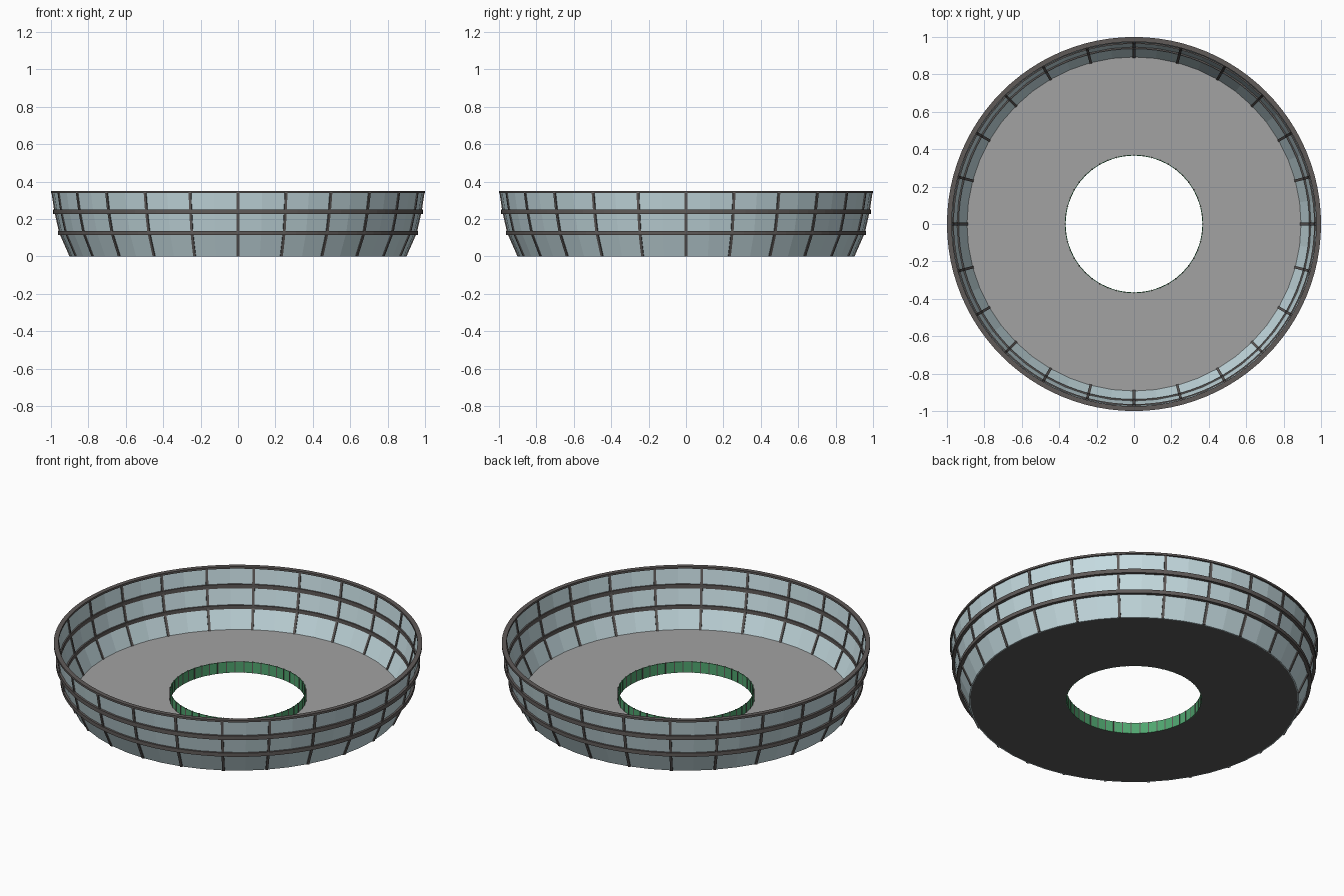
import bpy, bmesh, math

if "Cube" in bpy.data.objects:
    bpy.data.objects.remove(bpy.data.objects["Cube"])


def material(name, rgb):
    m = bpy.data.materials.new(name)
    m.diffuse_color = (*rgb, 1)
    m.use_nodes = True
    m.node_tree.nodes["Principled BSDF"].inputs["Base Color"].default_value = m.diffuse_color
    return m


glass = material("pale_blue_glass", (0.56, 0.71, 0.75))
frame = material("dark_frame", (0.115, 0.103, 0.099))
grey = material("grey_floor", (0.365, 0.365, 0.365))
dark = material("dark_underside", (0.10, 0.10, 0.10))
green = material("green_trim", (0.08, 0.38, 0.16))


def finish(name, bm, mats):
    me = bpy.data.meshes.new(name)
    bmesh.ops.recalc_face_normals(bm, faces=bm.faces)
    bm.to_mesh(me)
    bm.free()
    ob = bpy.data.objects.new(name, me)
    bpy.context.collection.objects.link(ob)
    for m in mats:
        me.materials.append(m)
    return ob


def lathe(name, profile, mats, rule=None, seg=48):
    """Revolve a closed (radius, height) profile around z."""
    bm = bmesh.new()
    rings = []
    for i in range(seg):
        a = 2 * math.pi * i / seg
        rings.append([bm.verts.new((r * math.cos(a), r * math.sin(a), z)) for r, z in profile])
    n = len(profile)
    for i in range(seg):
        p, q = rings[i], rings[(i + 1) % seg]
        for j in range(n):
            k = (j + 1) % n
            f = bm.faces.new((p[j], q[j], q[k], p[k]))
            if rule:
                f.material_index = rule(j)
    return finish(name, bm, mats)


def bars(name, path, count, d0, d1, w, mat):
    """Square bars following a (radius, height) path, repeated around z."""
    bm = bmesh.new()
    for i in range(count):
        a = 2 * math.pi * i / count
        c, s = math.cos(a), math.sin(a)
        rows = []
        for r, z in path:
            rows.append([bm.verts.new(((r + d) * c - t * s, (r + d) * s + t * c, z))
                         for d, t in ((d0, -w), (d1, -w), (d1, w), (d0, w))])
        for p, q in zip(rows, rows[1:]):
            for j in range(4):
                bm.faces.new((p[j], p[(j + 1) % 4], q[(j + 1) % 4], q[j]))
        bm.faces.new(rows[0])
        bm.faces.new(rows[-1])
    return finish(name, bm, [mat])


# Glass wall: three flaring tiers, with 24 ribs
wall = [(0.895, 0.0), (0.95, 0.125), (0.976, 0.24), (0.992, 0.345)]
lathe("glass_wall", wall + [(r - 0.006, z) for r, z in reversed(wall)], [glass])
bars("wall_ribs", wall, 24, -0.012, 0.006, 0.007, frame)

# Horizontal frame bands and rim
for name, r, z, h in (("lower_band", 0.951, 0.125, 0.011),
                      ("upper_band", 0.977, 0.238, 0.012),
                      ("top_rim", 0.988, 0.344, 0.006)):
    lathe(name, [(r - 0.014, z - h), (r + 0.012, z - h), (r + 0.012, z + h), (r - 0.014, z + h)],
          [frame], seg=96)

# Ring floor: grey on top, dark underneath
lathe("floor", [(0.368, 0.0), (0.89, 0.0), (0.893, 0.012), (0.368, 0.012)],
      [grey, dark], lambda j: 1 if j == 0 else 0)

# Green collar around the central opening, with slim dark posts
lathe("hole_collar", [(0.366, 0.0), (0.370, 0.0), (0.370, 0.065), (0.366, 0.065)], [green])
bars("collar_posts", [(0.368, 0.0), (0.368, 0.066)], 48, -0.004, 0.004, 0.003, frame)
